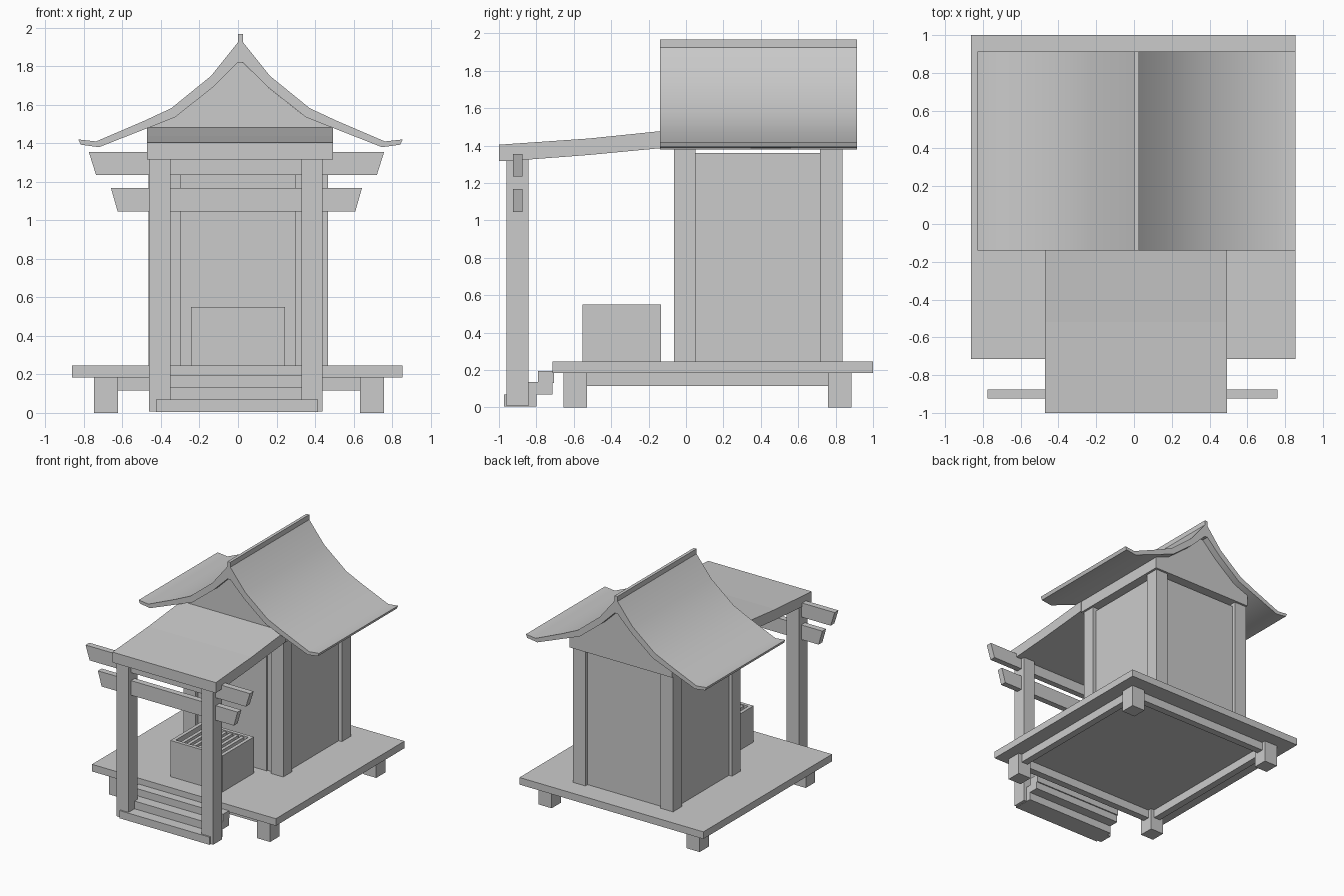
import bpy, bmesh, math

if "Cube" in bpy.data.objects:
    bpy.data.objects.remove(bpy.data.objects["Cube"])


def finish(name, bm):
    bmesh.ops.recalc_face_normals(bm, faces=bm.faces)
    me = bpy.data.meshes.new(name)
    bm.to_mesh(me)
    bm.free()
    ob = bpy.data.objects.new(name, me)
    bpy.context.collection.objects.link(ob)
    return ob


def box(name, x, y, z):
    bm = bmesh.new()
    bmesh.ops.create_cube(bm, size=1)
    for v in bm.verts:
        v.co = [r[0] + (c + 0.5) * (r[1] - r[0]) for r, c in zip((x, y, z), v.co)]
    return finish(name, bm)


def extrude(name, pts, axis, lo, hi):
    """Extrude a closed profile: (x, z) points along y, or (y, z) points along x."""
    bm = bmesh.new()
    place = (lambda p, d: (p[0], d, p[1])) if axis == 'y' else (lambda p, d: (d, p[0], p[1]))
    a, b = [[bm.verts.new(place(p, d)) for p in pts] for d in (lo, hi)]
    bm.faces.new(a)
    bm.faces.new(b)
    for i in range(len(pts)):
        j = (i + 1) % len(pts)
        bm.faces.new((a[i], a[j], b[j], b[i]))
    return finish(name, bm)


def mirrored(half, cx):
    """Mirror a half profile of (offset, z) points about x = cx."""
    return [(cx + u, z) for u, z in half] + [(cx - u, z) for u, z in reversed(half)]


# Raised deck, legs and under-frame
box("deck", (-0.862, 0.854), (-0.715, 1.0), (0.185, 0.245))
for x in ((-0.747, -0.623), (0.634, 0.758)):
    for y in ((-0.655, -0.53), (0.76, 0.885)):
        box("deck_leg", x, y, (0, 0.186))
    cx = sum(x) / 2
    box("deck_side_rail", (cx - 0.03, cx + 0.03), (-0.53, 0.76), (0.115, 0.186))
for cy in (-0.592, 0.822):
    box("deck_cross_rail", (-0.623, 0.634), (cy - 0.03, cy + 0.03), (0.115, 0.186))

# Front steps
for y, z in (((-0.972, -0.8), (0.005, 0.07)),
             ((-0.88, -0.715), (0.07, 0.135)),
             ((-0.79, -0.705), (0.13, 0.195))):
    box("step", (-0.425, 0.415), y, z)

# House walls, door panel and corner posts
box("house_wall", (-0.435, 0.438), (-0.035, 0.807), (0.245, 1.36))
box("door_panel", (-0.3, 0.3), (-0.047, -0.035), (0.245, 1.3))
for x in ((-0.465, -0.35), (0.353, 0.468)):
    for y in ((-0.065, 0.05), (0.717, 0.837)):
        box("house_post", x, y, (0.245, 1.39))

# Gable block filling the space below the roof
gable = [(0.477, 1.385), (0.477, 1.482), (0.34, 1.537), (0.145, 1.692), (0.013, 1.822)]
extrude("gable", mirrored(gable, 0.01), 'y', -0.08, 0.855)

# Main curved roof and ridge
top = [(0.842, 1.42), (0.75, 1.41), (0.5, 1.517), (0.36, 1.582), (0.153, 1.75), (0.013, 1.925)]
under = [(0.013, 1.82), (0.145, 1.69), (0.34, 1.535), (0.735, 1.38), (0.83, 1.393)]
roof = extrude("main_roof", mirrored(under + top, 0.013), 'y', -0.14, 0.913)
bpy.context.view_layer.objects.active = roof
roof.select_set(True)
bpy.ops.object.shade_smooth_by_angle(angle=math.radians(32))
box("roof_ridge", (0.0, 0.026), (-0.14, 0.913), (1.9, 1.967))

# Porch roof
porch = [(-1.0, 1.405), (-0.52, 1.438), (-0.14, 1.477), (-0.07, 1.484),
         (-0.07, 1.393), (-0.14, 1.386), (-0.52, 1.35), (-0.85, 1.325), (-1.0, 1.317)]
extrude("porch_roof", porch, 'x', -0.472, 0.493)

# Porch posts and gate beams with slanted ends
for x in ((-0.463, -0.35), (0.33, 0.44)):
    box("porch_post", x, (-0.96, -0.842), (0.008, 1.33))
for name, w_top, w_low, z0, z1 in (("upper_beam", 0.767, 0.729, 1.235, 1.355),
                                   ("lower_beam", 0.652, 0.617, 1.045, 1.168)):
    extrude(name, mirrored([(w_low, z0), (w_top, z1)], -0.008), 'y', -0.925, -0.875)

# Offering box: four sides, sunken floor and slats
x0, x1, y0, y1, t = -0.244, 0.243, -0.553, -0.135, 0.03
for x in ((x0, x0 + t), (x1 - t, x1)):
    box("offering_box_side", x, (y0, y1), (0.245, 0.55))
for y in ((y0, y0 + t), (y1 - t, y1)):
    box("offering_box_end", (x0 + t, x1 - t), y, (0.245, 0.55))
box("offering_box_floor", (x0 + t, x1 - t), (y0 + t, y1 - t), (0.245, 0.47))
for i in range(7):
    sx = x0 + t + (i + 1) * (x1 - x0 - 2 * t) / 8
    box("offering_box_slat", (sx - 0.014, sx + 0.014), (y0 + t, y1 - t), (0.51, 0.542))
